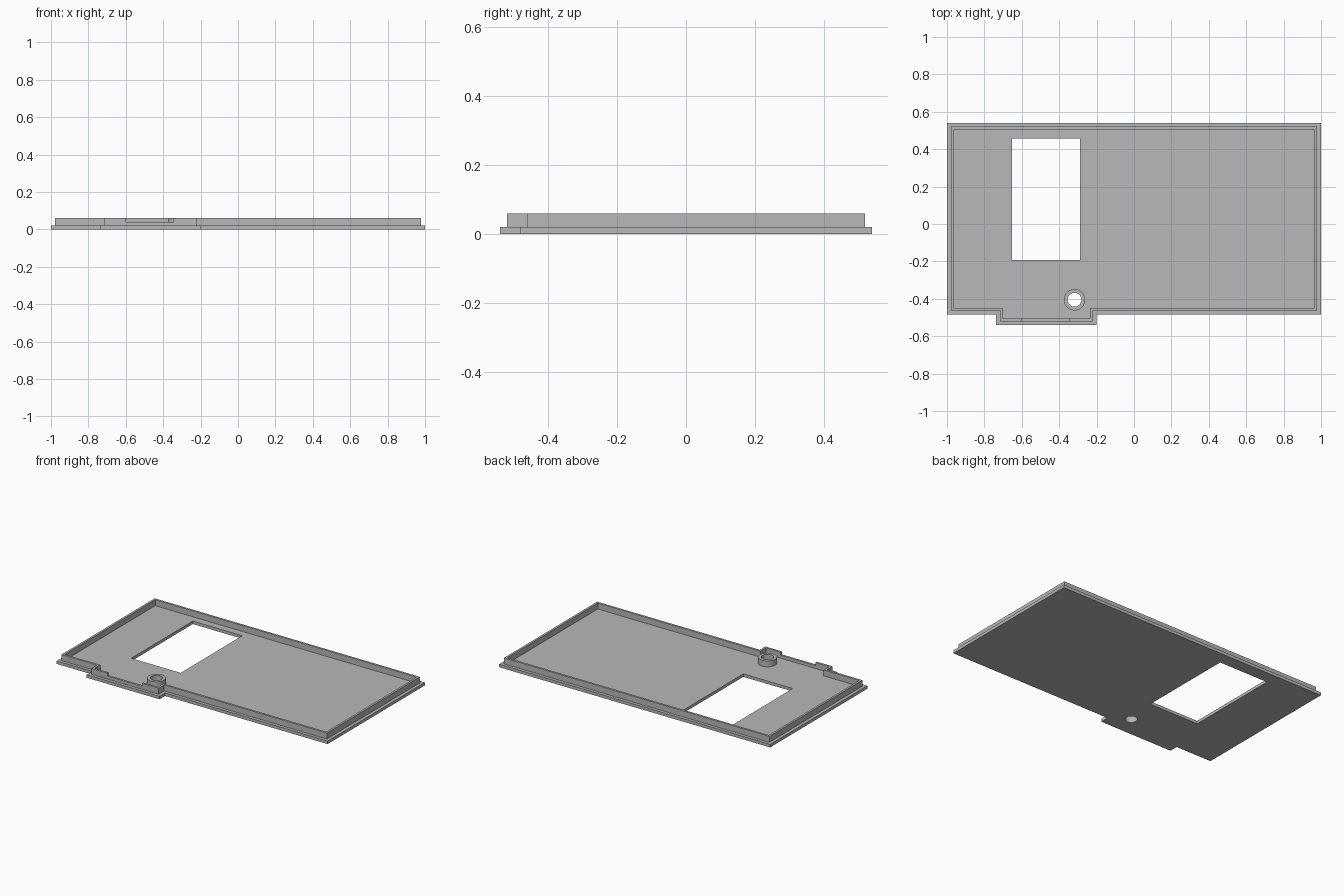
import bpy, bmesh, math

cube = bpy.data.objects.get("Cube")
if cube:
    bpy.data.objects.remove(cube, do_unlink=True)

# One grey plastic
GREY = (0.48, 0.48, 0.48, 1)
grey = bpy.data.materials.new("grey plastic")
grey.use_nodes = True
grey.diffuse_color = GREY
grey.node_tree.nodes["Principled BSDF"].inputs["Base Color"].default_value = GREY


def outline(inset):
    """Tabbed panel outline, moved inward by inset."""
    i = inset
    left, right, back, front = -1 + i, 1 - i, 0.541 - i, -0.483 + i
    tab_l, tab_r, tab_f = -0.738 + i, -0.2 - i, -0.541 + i
    return [(left, back), (left, front), (tab_l, front), (tab_l, tab_f),
            (tab_r, tab_f), (tab_r, front), (right, front), (right, back)]


def rectangle(x0, x1, y0, y1):
    return [(x0, y0), (x1, y0), (x1, y1), (x0, y1)]


def circle(cx, cy, r, n=48):
    return [(cx + r * math.cos(math.tau * k / n), cy + r * math.sin(math.tau * k / n))
            for k in range(n)]


def prism(name, loops, z0, z1):
    """Extrude an outline, with any further loops as holes."""
    bm = bmesh.new()
    edges = []
    for loop in loops:
        vs = [bm.verts.new((x, y, z0)) for x, y in loop]
        edges += [bm.edges.new((a, b)) for a, b in zip(vs, vs[1:] + vs[:1])]
    bmesh.ops.triangle_fill(bm, edges=edges, use_beauty=True, normal=(0, 0, 1))
    grown = bmesh.ops.extrude_face_region(bm, geom=bm.faces[:], use_keep_orig=True)
    tops = [g for g in grown["geom"] if isinstance(g, bmesh.types.BMVert)]
    bmesh.ops.translate(bm, verts=tops, vec=(0, 0, z1 - z0))
    bmesh.ops.recalc_face_normals(bm, faces=bm.faces[:])
    mesh = bpy.data.meshes.new(name)
    bm.to_mesh(mesh)
    bm.free()
    mesh.materials.append(grey)
    obj = bpy.data.objects.new(name, mesh)
    bpy.context.collection.objects.link(obj)
    return obj


PLATE_TOP, RIM_TOP, NOTCH_Z = 0.02, 0.06, 0.04
BOSS = (-0.318, -0.405)
bore = circle(*BOSS, 0.037)

# Base plate with window and screw hole
prism("base_plate", [outline(0), rectangle(-0.653, -0.288, -0.193, 0.456), bore],
      0, PLATE_TOP)

# Raised rim, stepped in from the plate edge
rim = prism("raised_rim", [outline(0.021), outline(0.035)], PLATE_TOP, RIM_TOP)

# Lowered notch in the rim at the front tab
cutter = prism("notch_cutter", [rectangle(-0.6, -0.345, -0.6, -0.49)], NOTCH_Z, 0.1)
cutter.hide_render = True
cut = rim.modifiers.new("notch", "BOOLEAN")
cut.operation, cut.solver, cut.object = "DIFFERENCE", "EXACT", cutter
bpy.context.view_layer.objects.active = rim
bpy.ops.object.modifier_apply(modifier=cut.name)
bpy.data.objects.remove(cutter, do_unlink=True)

# Screw boss
boss = prism("screw_boss", [circle(*BOSS, 0.057), bore], PLATE_TOP, RIM_TOP)
bpy.ops.object.select_all(action="DESELECT")
boss.select_set(True)
bpy.context.view_layer.objects.active = boss
bpy.ops.object.shade_smooth_by_angle(angle=math.radians(30))
